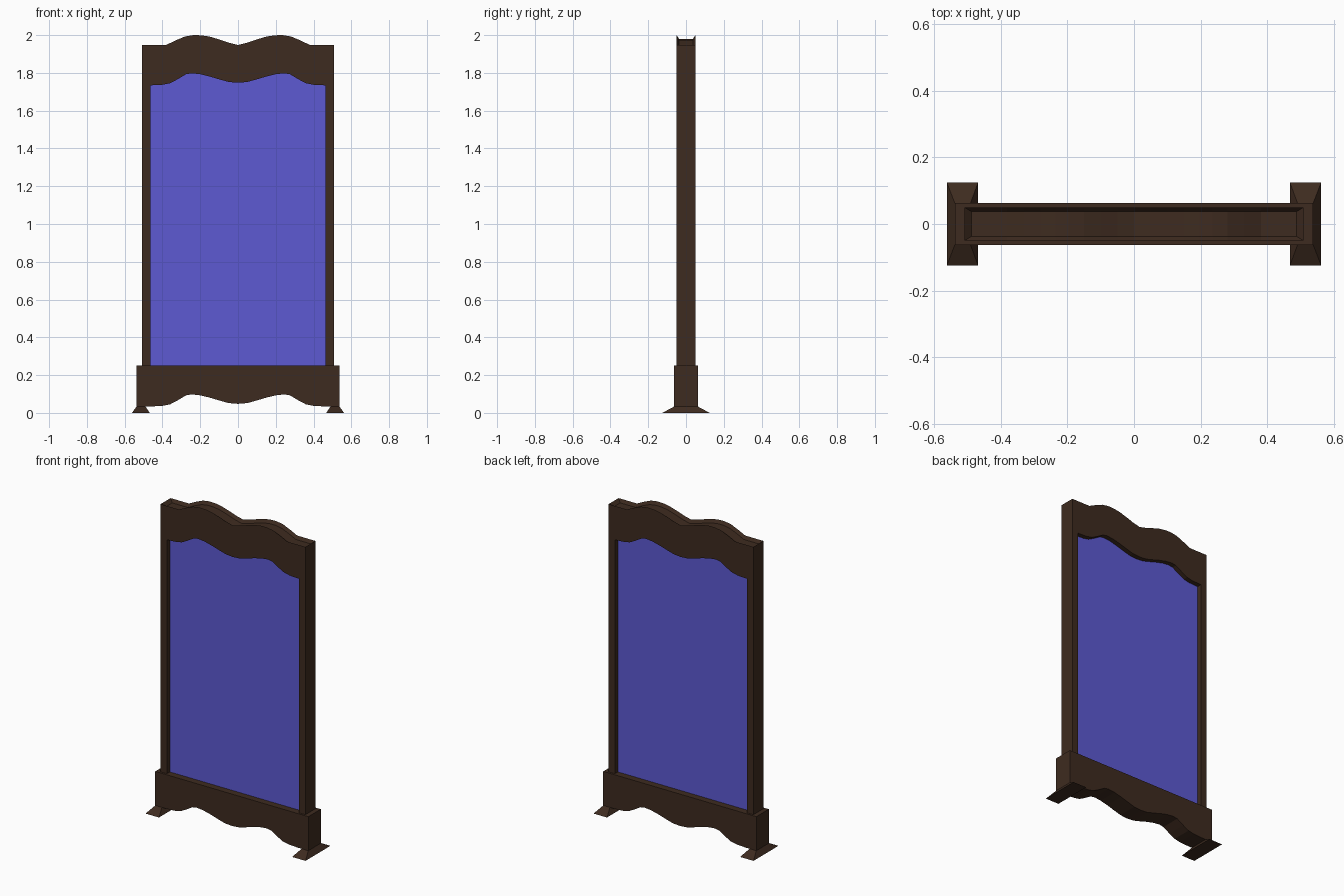
import bpy, bmesh

if "Cube" in bpy.data.objects:
    bpy.data.objects.remove(bpy.data.objects["Cube"])


def material(name, color):
    m = bpy.data.materials.new(name)
    m.diffuse_color = (*color, 1)
    m.use_nodes = True
    m.node_tree.nodes["Principled BSDF"].inputs["Base Color"].default_value = m.diffuse_color
    return m


wood = material("dark_wood", (0.048, 0.024, 0.014))
blue = material("blue_panel", (0.11, 0.1, 0.65))

# Half profiles, from the centre outwards: (x, height)
wave = [(0, .048), (.05, .052), (.1, .066), (.15, .081), (.2, .093), (.245, .098),
        (.275, .093), (.32, .066), (.36, .045), (.40, .037), (.464, .034)]
crest = [(0, 1.948), (.05, 1.960), (.1, 1.977), (.15, 1.992), (.195, 1.999), (.235, 2.0),
         (.28, 1.993), (.33, 1.972), (.38, 1.948), (.508, 1.948)]


def mirrored(half, dz=0):
    """Full left-to-right line from a half profile."""
    left = [(-x, z + dz) for x, z in reversed(half)]
    return left + [(x, z + dz) for x, z in half[1:]]


def finish(bm, name, mat):
    bmesh.ops.recalc_face_normals(bm, faces=bm.faces)
    me = bpy.data.meshes.new(name)
    bm.to_mesh(me)
    bm.free()
    me.materials.append(mat)
    ob = bpy.data.objects.new(name, me)
    bpy.context.collection.objects.link(ob)
    return ob


def prism(outline, half_depth):
    """Extrude an x-z outline symmetrically along y."""
    bm = bmesh.new()
    face = bm.faces.new([bm.verts.new((x, -half_depth, z)) for x, z in outline])
    ext = bmesh.ops.extrude_face_region(bm, geom=[face], use_keep_orig=True)
    for v in ext["geom"]:
        if isinstance(v, bmesh.types.BMVert):
            v.co.y = half_depth
    bmesh.ops.recalc_face_normals(bm, faces=bm.faces)
    return bm


# Frame: two posts and the scrolled crest, with a shallow trough along the top
arch = mirrored(wave, 1.70)
bm = prism([(-.508, .25)] + mirrored(crest) + [(.508, .25), (.464, .25)]
           + arch[::-1] + [(-.464, .25)], .05)
top = [f for f in bm.faces if f.normal.z > .5 and f.calc_center_median().z > 1.9]
bmesh.ops.inset_region(bm, faces=top, thickness=.013, use_even_offset=True)
for v in {v for f in top for v in f.verts}:
    v.co.z -= .02
    if abs(v.co.x) > .45:
        v.co.x = .487 if v.co.x > 0 else -.487
finish(bm, "frame", wood)

# Panel set back inside the frame
finish(prism([(-.464, .25)] + arch + [(.464, .25)], .02), "panel", blue)

# Base rail with scalloped lower edge
apron = mirrored(wave + [(.537, .034)])
finish(prism([(-.537, .25)] + apron + [(.537, .25)][::-1], .0625), "base_rail", wood)

# Flared feet
for side, name in ((-1, "left_foot"), (1, "right_foot")):
    bm = bmesh.new()
    bmesh.ops.create_cube(bm, size=2)
    for v in bm.verts:
        up = v.co.z > 0
        inner, outer, depth, z = (.49, .537, .0625, .034) if up else (.467, .561, .125, 0)
        v.co = (side * (outer if v.co.x > 0 else inner), depth * (1 if v.co.y > 0 else -1), z)
    finish(bm, name, wood)
